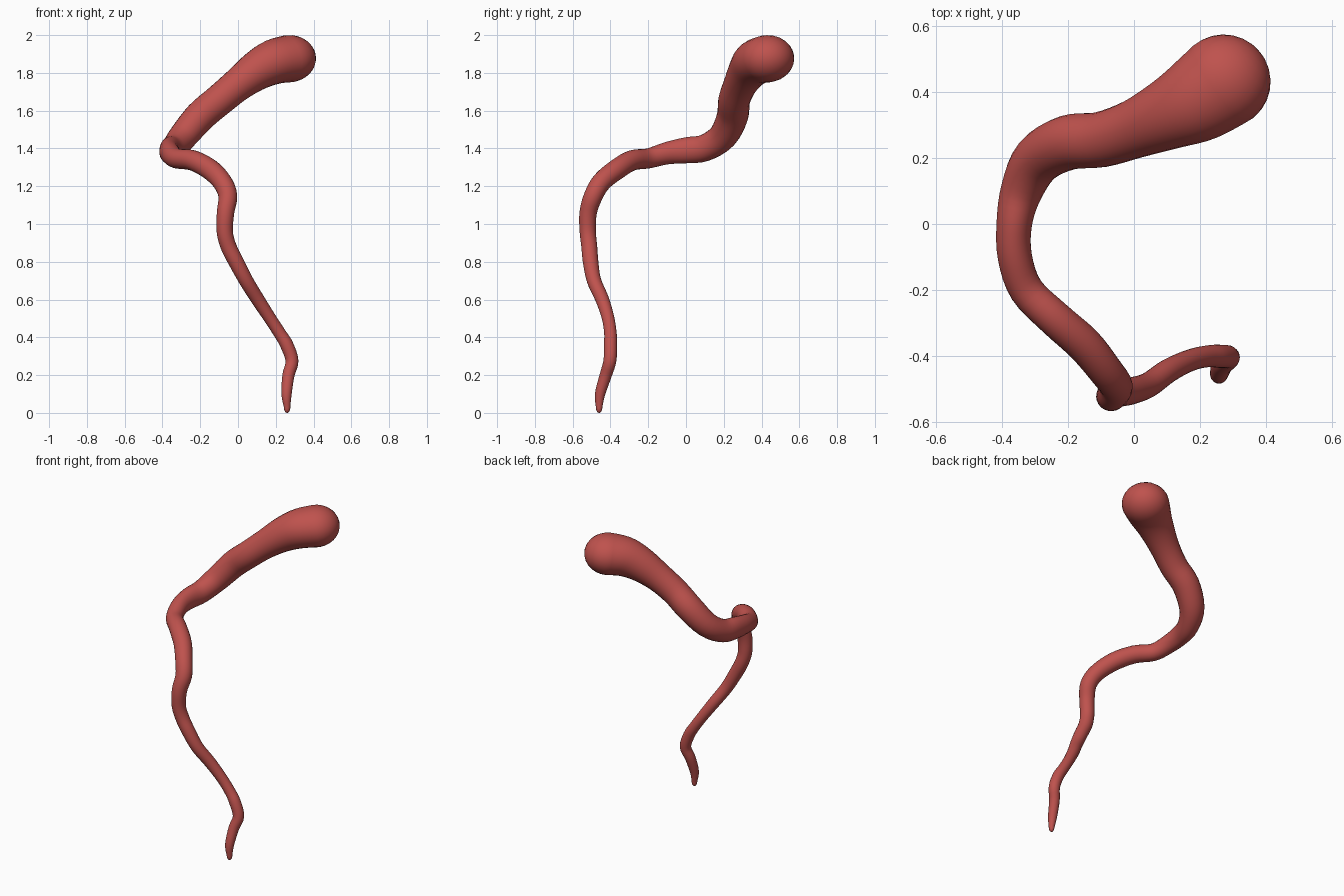
import bpy, bmesh, math
from mathutils import Vector

if "Cube" in bpy.data.objects:
    bpy.data.objects.remove(bpy.data.objects["Cube"])

# Centre line from the thin tip up to the bulb: x, y, z, radius, vertical stretch
PATH = [
    (.26, -.46, .03, .017, 1), (.257, -.455, .10, .027, 1), (.267, -.425, .20, .032, 1),
    (.286, -.403, .275, .034, 1), (.258, -.40, .36, .035, 1), (.222, -.40, .42, .033, 1),
    (.17, -.412, .50, .033, 1), (.105, -.443, .60, .036, 1), (.043, -.487, .70, .038, 1),
    (-.01, -.505, .80, .041, 1), (-.05, -.512, .88, .042, 1), (-.07, -.52, .96, .043, 1),
    (-.066, -.518, 1.06, .046, 1), (-.054, -.49, 1.15, .05, 1), (-.085, -.445, 1.225, .052, 1),
    (-.15, -.365, 1.29, .055, 1), (-.24, -.285, 1.337, .054, 1), (-.325, -.20, 1.347, .052, 1.02),
    (-.36, -.10, 1.375, .052, 1.15), (-.362, 0, 1.39, .054, 1.28), (-.34, .10, 1.403, .064, 1.12),
    (-.29, .195, 1.465, .076, 1), (-.20, .246, 1.57, .083, 1), (-.10, .255, 1.655, .084, 1),
    (0, .287, 1.738, .089, 1), (.10, .33, 1.812, .107, .98), (.19, .375, 1.858, .13, .91),
    (.27, .43, 1.875, .143, .875),
]
SIDES, STEPS = 24, 4


def spline(a, b, c, d, t):
    """Catmull-Rom interpolation of all five values."""
    return [.5 * (2*q + (r-p)*t + (2*p-5*q+4*r-s)*t*t + (3*q-p-3*r+s)*t**3)
            for p, q, r, s in zip(a, b, c, d)]


pts = []
n = len(PATH)
for i in range(n - 1):
    ctl = [PATH[max(0, min(n - 1, i + k))] for k in (-1, 0, 1, 2)]
    pts += [spline(*ctl, s / STEPS) for s in range(STEPS)]
pts.append(list(PATH[-1]))


def cap(p, axis, length):
    """Rounded end: shrinking rings beyond point p, then the pole."""
    rings = []
    for k in range(1, 7):
        a = k / 7 * math.pi / 2
        c = Vector(p[:3]) + axis * length * math.sin(a)
        rings.append([*c, p[3] * math.cos(a), p[4]])
    return rings, Vector(p[:3]) + axis * length


end_dir = Vector((.7, .6, .12)).normalized()
top_rings, top_pole = cap(pts[-1], end_dir, .143)
low_rings, low_pole = cap(pts[0], Vector((0, 0, -1)), .03)
pts = low_rings[::-1] + pts + top_rings

# Sweep rings along the centre line with a twist-free frame
bm = bmesh.new()
rings = []
side = Vector((1, 0, 0))
for i, p in enumerate(pts):
    a, b = pts[max(0, i - 1)], pts[min(len(pts) - 1, i + 1)]
    tan = (Vector(b[:3]) - Vector(a[:3])).normalized()
    side = (side - tan * side.dot(tan)).normalized()
    up = tan.cross(side)
    ring = []
    for k in range(SIDES):
        ang = 2 * math.pi * k / SIDES
        off = (side * math.cos(ang) + up * math.sin(ang)) * p[3]
        off.z *= p[4]
        ring.append(bm.verts.new(Vector(p[:3]) + off))
    rings.append(ring)
for r0, r1 in zip(rings, rings[1:]):
    for k in range(SIDES):
        j = (k + 1) % SIDES
        bm.faces.new((r0[k], r0[j], r1[j], r1[k]))
for ring, pole in ((rings[0], low_pole), (rings[-1], top_pole)):
    v = bm.verts.new(pole)
    for k in range(SIDES):
        bm.faces.new((ring[k], ring[(k + 1) % SIDES], v))
bmesh.ops.recalc_face_normals(bm, faces=bm.faces)
for f in bm.faces:
    f.smooth = True

mesh = bpy.data.meshes.new("tapered_tendril")
bm.to_mesh(mesh)
bm.free()
mat = bpy.data.materials.new("muted red")
mat.diffuse_color = (.52, .085, .075, 1)
mat.use_nodes = True
mat.node_tree.nodes["Principled BSDF"].inputs["Base Color"].default_value = mat.diffuse_color
mesh.materials.append(mat)
obj = bpy.data.objects.new("tapered_tendril", mesh)
bpy.context.collection.objects.link(obj)
